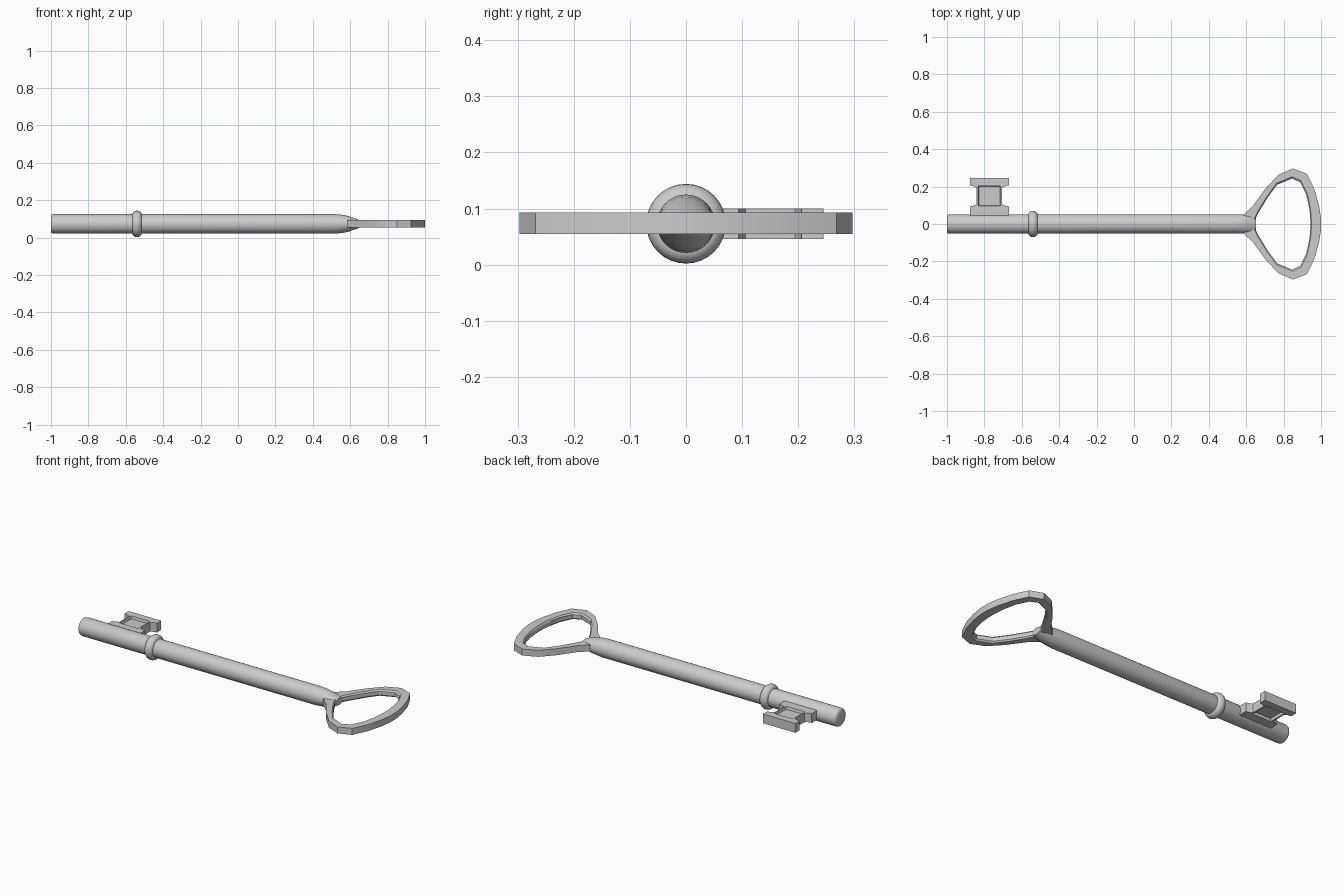
import bpy, bmesh
from math import sin, cos, pi, radians

if "Cube" in bpy.data.objects:
    bpy.data.objects.remove(bpy.data.objects["Cube"])

ZC = 0.073  # height of the key's centre plane


def finish(name, bm, angle=30):
    bmesh.ops.recalc_face_normals(bm, faces=bm.faces)
    me = bpy.data.meshes.new(name)
    bm.to_mesh(me)
    bm.free()
    ob = bpy.data.objects.new(name, me)
    bpy.context.collection.objects.link(ob)
    bpy.ops.object.select_all(action='DESELECT')
    ob.select_set(True)
    bpy.context.view_layer.objects.active = ob
    bpy.ops.object.shade_smooth_by_angle(angle=radians(angle))
    return ob


def loft_x(name, stations, n=32):
    """Elliptical rings (x, half y, half z) joined along x, capped."""
    bm = bmesh.new()
    rings = [[bm.verts.new((x, ry * cos(2 * pi * i / n), ZC + rz * sin(2 * pi * i / n)))
              for i in range(n)] for x, ry, rz in stations]
    for a, b in zip(rings, rings[1:]):
        for i in range(n):
            j = (i + 1) % n
            bm.faces.new((a[i], a[j], b[j], b[i]))
    bm.faces.new(rings[0])
    bm.faces.new(rings[-1])
    return finish(name, bm, 40)


# shaft: rounded tip, flattened where it meets the bow
loft_x("shaft", [(-1, .044, .044), (-.996, .049, .049), (-.985, .052, .052), (.52, .052, .052),
                 (.56, .051, .048), (.59, .051, .042), (.615, .050, .033),
                 (.635, .045, .026), (.652, .036, .019)])

# collar: rounded ring around the shaft
loft_x("collar", [(-.54 + .026 * -cos(pi * k / 10), .048 + .023 * sin(pi * k / 10),
                   .048 + .023 * sin(pi * k / 10)) for k in range(11)])

# bow: faceted loop, half outlines mirrored across y, inner edges chamfered
outer = [(.585, .05), (.635, .095), (.70, .186), (.77, .262), (.85, .297),
         (.925, .268), (.965, .185), (.99, .095), (1.0, .03)]
inner = [(.650, .03), (.668, .065), (.715, .142), (.765, .21), (.845, .243),
         (.89, .222), (.922, .155), (.938, .08), (.943, .025)]
outer += [(x, -y) for x, y in reversed(outer)]
inner += [(x, -y) for x, y in reversed(inner)]


def toward_centre(p, k):
    return (.81 + (p[0] - .81) * k, p[1] * k)


bm = bmesh.new()
wide = [toward_centre(p, 1.04) for p in inner]
loops = [[bm.verts.new((x, y, z)) for x, y in pts] for pts, z in
         ((outer, .055), (outer, .093), (wide, .093), (inner, .085), (inner, .063), (wide, .055))]
for k in range(6):
    a, b = loops[k], loops[(k + 1) % 6]
    for i in range(len(outer)):
        j = (i + 1) % len(outer)
        bm.faces.new((a[i], a[j], b[j], b[i]))
finish("bow", bm, 25)

# bit: I-shaped plate with a sunken panel on both faces
cx, cy = -.773, .15
quarter = [(.105, .095), (.105, .056), (.085, .052), (.068, .044)]
outline = (quarter + [(x, -y) for x, y in reversed(quarter)]
           + [(-x, -y) for x, y in quarter] + [(-x, y) for x, y in reversed(quarter)])
# lower edge runs into the shaft
outline = [(x, -.115 if y == -.095 else y) for x, y in outline]
panel = [(.060, .054), (.060, -.054), (-.060, -.054), (-.060, .054)]
floor = [(x * .93, y * .93) for x, y in panel]
bm = bmesh.new()
walls = []
for side in (-1, 1):
    def ring(pts, h):
        return [bm.verts.new((cx + x, cy + y, ZC + side * h)) for x, y in pts]
    o, p, f = ring(outline, .027), ring(panel, .027), ring(floor, .012)
    walls.append(o)
    # frame faces between outline corners (four per quadrant) and the panel
    bm.faces.new(o[0:4] + [p[0], p[3]] + o[12:16])
    bm.faces.new([o[3], o[4], p[1], p[0]])
    bm.faces.new(o[4:12] + [p[2], p[1]])
    bm.faces.new([o[11], o[12], p[3], p[2]])
    for i in range(4):
        j = (i + 1) % 4
        bm.faces.new((p[i], p[j], f[j], f[i]))
    bm.faces.new(f)
a, b = walls
for i in range(len(a)):
    j = (i + 1) % len(a)
    bm.faces.new((a[i], a[j], b[j], b[i]))
finish("bit", bm, 15)
